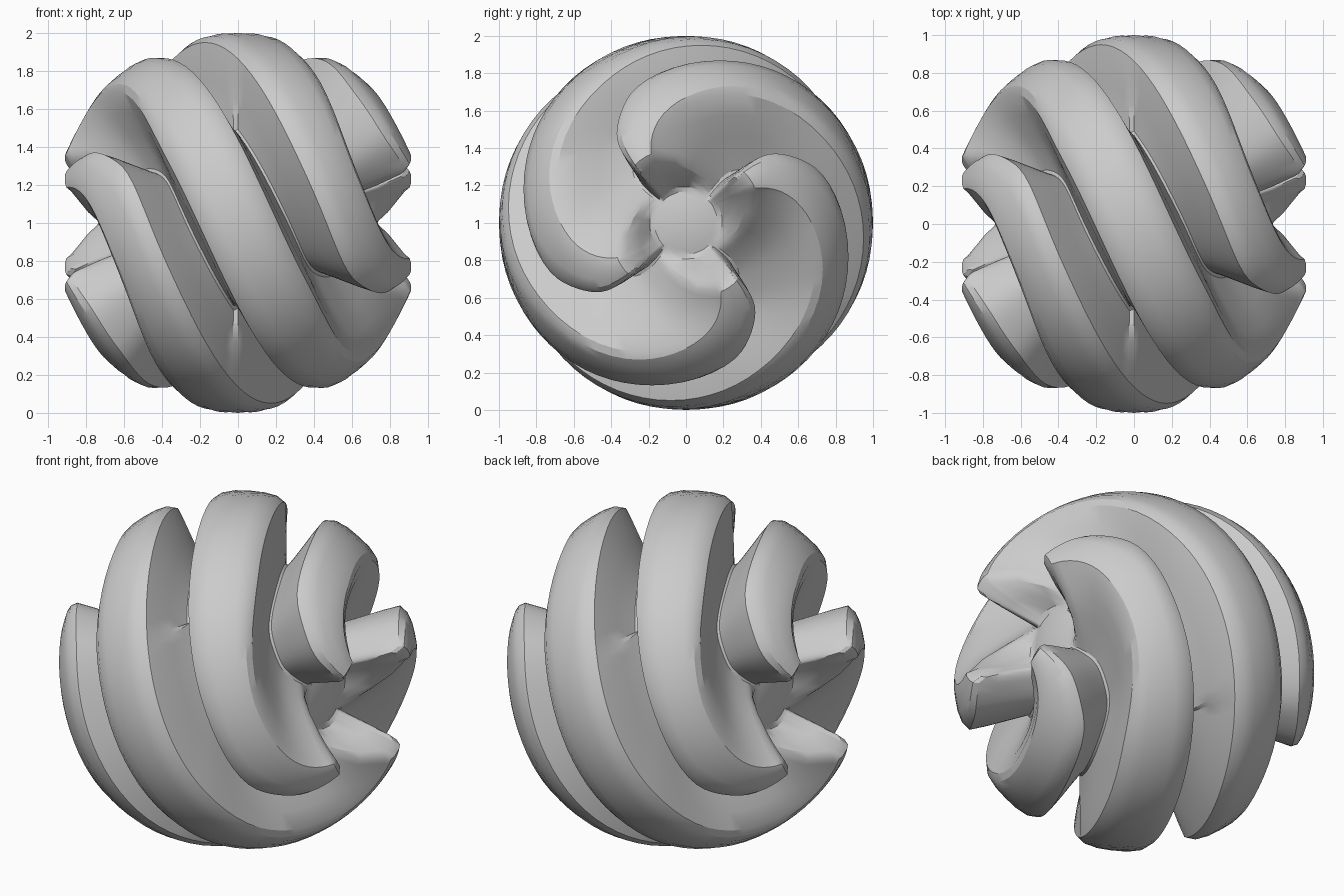
import bpy, bmesh, math
from mathutils import Vector

if "Cube" in bpy.data.objects:
    bpy.data.objects.remove(bpy.data.objects["Cube"])

ARMS, ROWS = 4, 84

# polar angle from the x axis -> spiral turn and crest half width (degrees)
TURN = [(0, 130), (21, 126), (30, 121), (37, 114), (44, 102), (53, 86), (64, 56), (77, 28), (90, 0)]
WIDTH = [(0, 4), (16, 5), (21, 8), (30, 12), (37, 16), (44, 20), (53, 25), (64, 27), (90, 27)]
# width of the steep wall on the side that faces the equator
STEEP = [(0, 6), (53, 6), (70, 9), (90, 14)]


def lookup(table, t):
    for (a, va), (b, vb) in zip(table, table[1:]):
        if t <= b:
            return va + (vb - va) * (t - a) / (b - a)
    return table[-1][1]


def smooth_lookup(table, t):
    return sum(lookup(table, min(90, abs(t + d))) for d in (-3, -1.5, 0, 1.5, 3)) / 5


def section(t):
    """One arm across the spiral: (angle offset, radius) pairs."""
    fold = min(t, 180 - t)
    w = smooth_lookup(WIDTH, fold)
    steep = smooth_lookup(STEEP, fold)
    slope = 90 - 2 * w - steep - 3      # fills the rest of the groove
    core = 0.60 + 0.05 * math.sin(math.radians(t)) ** 2
    rise = max(0, min(1, (fold - 18) / 5))

    def r(h):
        return core + (1 - core) * rise * h

    pts = [(-w - slope * f, r(h)) for f, h in ((1, 0), (0.75, 0.16), (0.5, 0.38), (0.25, 0.66))]
    pts += [(w * f, r(h)) for f, h in ((-1, 0.91), (-0.75, 0.98), (-0.4, 1), (0, 1),
                                       (0.4, 1), (0.75, 0.98), (1, 0.91))]
    pts += [(w + steep * f, r(h)) for f, h in ((0.25, 0.66), (0.5, 0.38), (0.75, 0.16), (1, 0))]
    return pts if t <= 90 else [(-o, h) for o, h in reversed(pts)]


def point(t, a, r):
    t, a = math.radians(t), math.radians(a)
    return Vector((math.cos(t), math.sin(t) * math.cos(a), math.sin(t) * math.sin(a))) * r + Vector((0, 0, 1))


def ring_points(t):
    fold = min(t, 180 - t)
    turn = smooth_lookup(TURN, fold) if fold < 87 else (90 - fold) * 28 / 13
    turn = turn if t <= 90 else -turn
    return [point(t, k * 90 + turn + o, r) for k in range(ARMS) for o, r in section(t)]


# Ball with four spiralling ribs
bm = bmesh.new()
rings = [[bm.verts.new(p) for p in ring_points(4 + 172 * i / ROWS)] for i in range(ROWS + 1)]
n = len(rings[0])
for a, b in zip(rings, rings[1:]):
    for j in range(n):
        k = (j + 1) % n
        bm.faces.new((a[j], b[j], b[k], a[k]))
# Hollow ends
for ring, t in ((rings[0], 0), (rings[-1], 180)):
    c = bm.verts.new(point(t, 0, 0.60))
    for j in range(n):
        bm.faces.new((c, ring[j], ring[(j + 1) % n]))
bmesh.ops.recalc_face_normals(bm, faces=bm.faces)

mesh = bpy.data.meshes.new("spiral_ball")
bm.to_mesh(mesh)
bm.free()
ball = bpy.data.objects.new("spiral_ball", mesh)
bpy.context.collection.objects.link(ball)
bpy.context.view_layer.objects.active = ball
ball.select_set(True)
bpy.ops.object.shade_smooth_by_angle(angle=math.radians(30))
